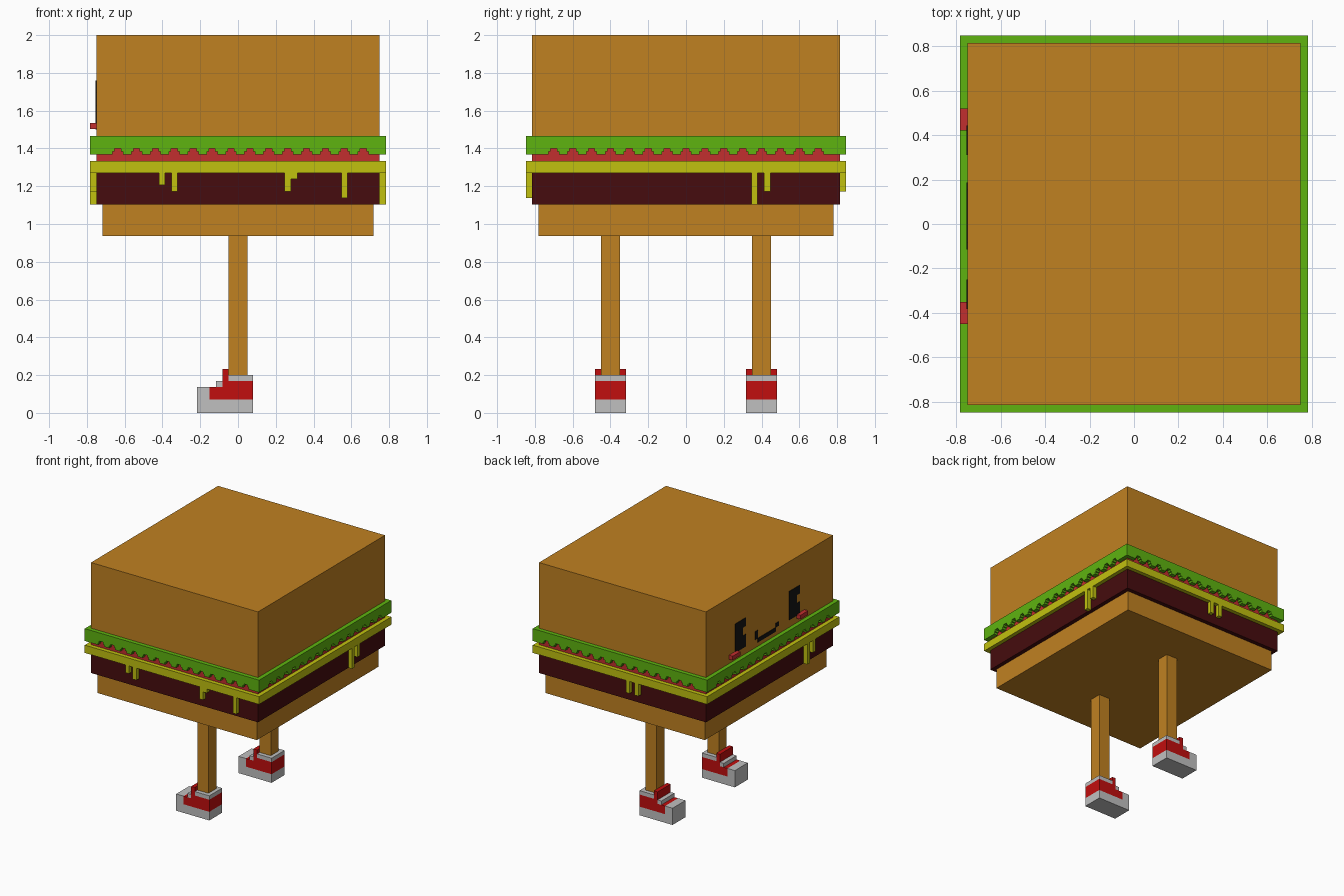
import bpy, bmesh

cube = bpy.data.objects.get("Cube")
if cube:
    bpy.data.objects.remove(cube, do_unlink=True)


def lin(c):
    c /= 255
    return c / 12.92 if c <= 0.04045 else ((c + 0.055) / 1.055) ** 2.4


def material(name, r, g, b):
    m = bpy.data.materials.new(name)
    m.use_nodes = True
    col = (lin(r), lin(g), lin(b), 1)
    m.diffuse_color = col
    m.node_tree.nodes["Principled BSDF"].inputs["Base Color"].default_value = col
    return m


BUN = material("toasted bun", 192, 129, 33)
GREEN = material("lettuce green", 94, 180, 16)
TOMATO = material("tomato red", 194, 46, 46)
YELLOW = material("cheese yellow", 193, 193, 15)
MEAT = material("patty brown", 70, 12, 14)
RED = material("shoe red", 193, 14, 14)
WHITE = material("rubber white", 192, 192, 192)
BLACK = material("face black", 20, 20, 20)


def boxes(name, mat, *spans):
    """One object made of boxes, each given as x0, x1, y0, y1, z0, z1."""
    bm = bmesh.new()
    for x0, x1, y0, y1, z0, z1 in spans:
        for v in bmesh.ops.create_cube(bm, size=1)["verts"]:
            v.co = (x0 + (v.co.x + .5) * (x1 - x0),
                    y0 + (v.co.y + .5) * (y1 - y0),
                    z0 + (v.co.z + .5) * (z1 - z0))
    me = bpy.data.meshes.new(name)
    bm.to_mesh(me)
    bm.free()
    me.materials.append(mat)
    ob = bpy.data.objects.new(name, me)
    bpy.context.collection.objects.link(ob)
    return ob


def slab(hx, hy, z0, z1):
    return (-hx, hx, -hy, hy, z0, z1)


U = 1 / 30               # block unit
X, Y = 0.75, 0.815       # half size of the filling
OX, OY = X + U, Y + U    # half size with overhang

# Buns, patty and tomato
boxes("top_bun", BUN, slab(X, Y, 1.467, 2))
boxes("bottom_bun", BUN, slab(X - U, Y - U, 0.937, 1.103))
boxes("patty", MEAT, slab(X, Y, 1.103, 1.27))
boxes("tomato", TOMATO, slab(X, Y, 1.333, 1.4))


# Lettuce: slab with a hanging rim that is cut by stepped notches
def rim_runs(half, first, count, width):
    edges = [-half]
    for i in range(count):
        c = first + 0.1 * i
        edges += [c - width / 2, c + width / 2]
    edges.append(half)
    return zip(edges[::2], edges[1::2])


leaf = [slab(OX, OY, 1.4, 1.467)]
for width, z0, z1 in ((0.055, 1.367, 1.384), (0.033, 1.384, 1.4)):
    for a, b in rim_runs(OX, -0.637, 14, width):
        leaf += [(a, b, -OY, -Y, z0, z1), (a, b, Y, OY, z0, z1)]
    for a, b in rim_runs(OY, -0.7, 15, width):
        leaf += [(-OX, -X, a, b, z0, z1), (X, OX, a, b, z0, z1)]
boxes("lettuce", GREEN, *leaf)

# Cheese: slab with drips (centre along the side, bottom height)
drips = {
    "front": ((-0.402, 1.207), (-0.336, 1.172), (0.264, 1.172), (0.564, 1.137)),
    "back": ((-0.07, 1.172), (-0.15, 1.172)),
    "left": ((0.363, 1.103), (0.43, 1.172)),
    "right": ((-0.455, 1.103), (-0.525, 1.172)),
}
cheese = [slab(OX, OY, 1.27, 1.333), (0.28, 0.314, -OY, -Y, 1.237, 1.27)]
for side, items in drips.items():
    for c, z in items:
        a, b = c - U / 2, c + U / 2
        cheese.append({"front": (a, b, -OY, -Y, z, 1.27),
                       "back": (a, b, Y, OY, z, 1.27),
                       "left": (X, OX, a, b, z, 1.27),
                       "right": (-OX, -X, a, b, z, 1.27)}[side])
boxes("cheese", YELLOW, *cheese)


# Face plates on the -x side, drawn as block patterns
def plate(name, y_top, z_top, rows):
    cells = []
    for r, row in enumerate(rows):
        for c, ch in enumerate(row):
            if ch == "#":
                y, z = y_top - c * U, z_top - r * U
                cells.append((-X - 0.004, -X + 0.004, y - U, y, z - U, z))
    boxes(name, BLACK, *cells)


EYE = ("####", "####", "###.", "###.", "####", "####", "####")
plate("left_eye", -0.25, 1.76, EYE)
plate("right_eye", 0.443, 1.76, EYE)
plate("mouth", 0.186, 1.6, ("#........", "#.......#", ".#######."))
for name, y in (("left_cheek", -0.4), ("right_cheek", 0.47)):
    boxes(name, TOMATO, (-OX, -X, y - 0.05, y + 0.05, 1.503, 1.536))

# Legs and shoes, toes towards -x
for side, y in (("left", -0.4), ("right", 0.4)):
    boxes(side + "_leg", BUN, (-0.05, 0.05, y - 0.05, y + 0.05, 0.18, 0.94))
    a, b = y - 0.083, y + 0.083
    boxes(side + "_shoe_rubber", WHITE,
          (-0.217, 0.08, a, b, 0, 0.07),             # sole
          (-0.217, -0.15, a, b, 0.07, 0.136),        # toe cap
          (-0.117, -0.083, a, b, 0.136, 0.168),      # lace strip
          (-0.05, 0.08, a, b, 0.168, 0.2))           # collar
    boxes(side + "_shoe_upper", RED,
          (-0.15, 0.08, a, b, 0.07, 0.136),
          (-0.083, 0.08, a, b, 0.136, 0.168),
          (-0.083, -0.05, a, b, 0.168, 0.233))       # tongue
